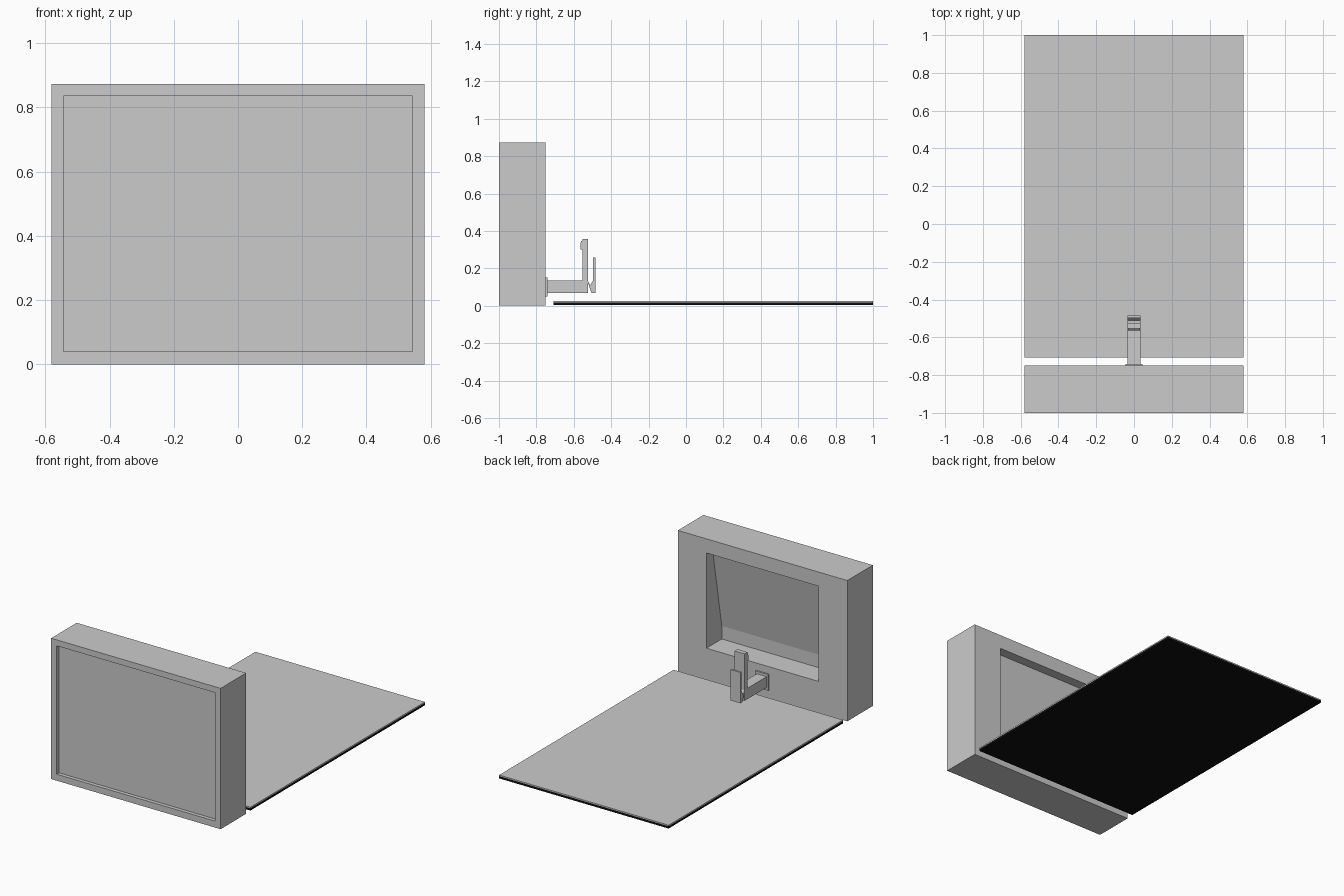
import bpy, bmesh

if "Cube" in bpy.data.objects:
    bpy.data.objects.remove(bpy.data.objects["Cube"])


def extrude_profile(name, profile, half_width, colour=None):
    """Extrude a closed (y, z) side profile symmetrically along x."""
    bm = bmesh.new()
    face = bm.faces.new([bm.verts.new((-half_width, y, z)) for y, z in profile])
    ext = bmesh.ops.extrude_face_region(bm, geom=[face])
    moved = [v for v in ext["geom"] if isinstance(v, bmesh.types.BMVert)]
    bmesh.ops.translate(bm, verts=moved, vec=(2 * half_width, 0, 0))
    bmesh.ops.recalc_face_normals(bm, faces=bm.faces)
    mesh = bpy.data.meshes.new(name)
    bm.to_mesh(mesh)
    bm.free()
    obj = bpy.data.objects.new(name, mesh)
    bpy.context.collection.objects.link(obj)
    if colour:
        mat = bpy.data.materials.new(name + "_colour")
        mat.diffuse_color = colour
        mat.use_nodes = True
        mat.node_tree.nodes["Principled BSDF"].inputs["Base Color"].default_value = mat.diffuse_color
        mesh.materials.append(mat)
    return obj


def block(name, y0, y1, z0, z1, half_width, colour=None):
    return extrude_profile(name, [(y0, z0), (y1, z0), (y1, z1), (y0, z1)],
                           half_width, colour)


def carve(target, cutter):
    mod = target.modifiers.new("carve", 'BOOLEAN')
    mod.operation = 'DIFFERENCE'
    mod.solver = 'EXACT'
    mod.object = cutter
    bpy.context.view_layer.objects.active = target
    bpy.ops.object.modifier_apply(modifier=mod.name)
    bpy.data.objects.remove(cutter)


# Housing: upright box with a shallow recessed front panel
housing = block("housing", -1.0, -0.75, 0.0, 0.873, 0.581)
carve(housing, block("front_recess_cutter", -1.1, -0.977, 0.04, 0.836, 0.543))

# Rear window: upright sill face below a backward-leaning pane
carve(housing, extrude_profile("window_cutter", [
    (-0.65, 0.195), (-0.65, 0.785), (-0.81, 0.785),
    (-0.90, 0.276), (-0.90, 0.195)], 0.385))

# Floor board: black base with a grey top sheet
block("board_base", -0.708, 1.0, 0.004, 0.018, 0.581, (0.005, 0.005, 0.005, 1))
block("board_top", -0.708, 1.0, 0.018, 0.025, 0.581)

# Hook: mounting plate, L-shaped arm, back pad
block("mounting_plate", -0.75, -0.741, 0.05, 0.15, 0.045)
extrude_profile("hook_arm", [
    (-0.743, 0.067), (-0.524, 0.067), (-0.524, 0.358),
    (-0.553, 0.358), (-0.553, 0.134), (-0.743, 0.134)], 0.034)
extrude_profile("back_pad", [
    (-0.552, 0.30), (-0.552, 0.35), (-0.560, 0.345), (-0.564, 0.335),
    (-0.564, 0.30)], 0.032)

# Trigger-like lever: thin upright blade joined to the arm by a sloping web
extrude_profile("lever", [
    (-0.525, 0.125), (-0.505, 0.067), (-0.484, 0.067), (-0.484, 0.258),
    (-0.497, 0.258), (-0.497, 0.134), (-0.512, 0.09 + 0.02), (-0.525, 0.134)], 0.034)
